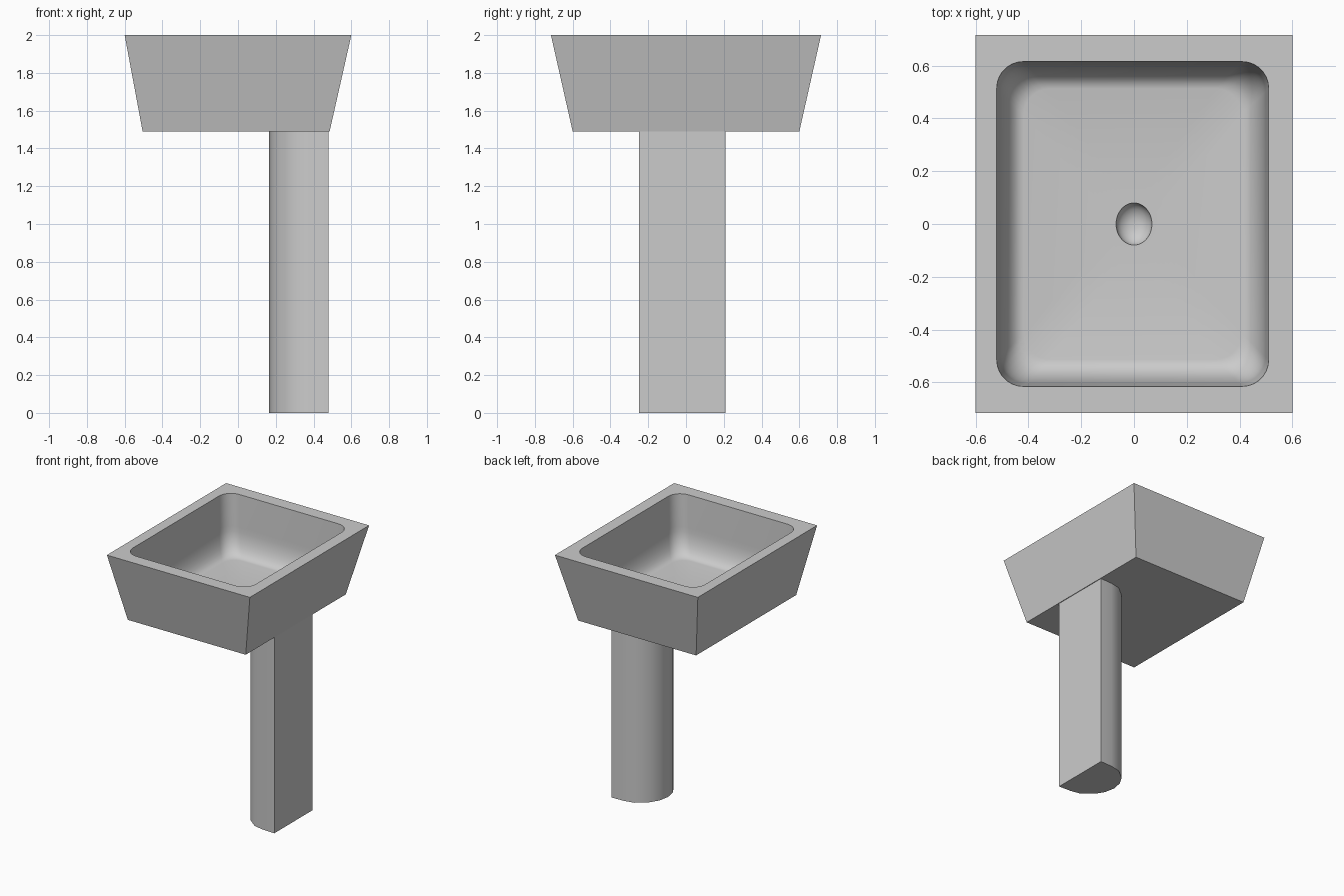
import bpy
from math import sin, cos, pi, radians

cube = bpy.data.objects.get("Cube")
if cube:
    bpy.data.objects.remove(cube, do_unlink=True)

# Single ceramic colour
ceramic = bpy.data.materials.new("grey_ceramic")
ceramic.use_nodes = True
colour = (0.6, 0.6, 0.6, 1)
ceramic.diffuse_color = colour
ceramic.node_tree.nodes["Principled BSDF"].inputs["Base Color"].default_value = colour


def make_object(name, verts, faces, angle):
    mesh = bpy.data.meshes.new(name)
    mesh.from_pydata(verts, [], faces)
    mesh.materials.append(ceramic)
    obj = bpy.data.objects.new(name, mesh)
    bpy.context.collection.objects.link(obj)
    bpy.ops.object.select_all(action="DESELECT")
    obj.select_set(True)
    bpy.context.view_layer.objects.active = obj
    bpy.ops.object.mode_set(mode="EDIT")
    bpy.ops.mesh.select_all(action="SELECT")
    bpy.ops.mesh.normals_make_consistent(inside=False)
    bpy.ops.object.mode_set(mode="OBJECT")
    bpy.ops.object.shade_smooth_by_angle(angle=radians(angle))
    return obj


TOP, BASE, FLOOR = 2.0, 1.49, 1.56
CENTRE_X = -0.005
PER_CORNER = 8
COUNT = 4 * PER_CORNER


def rect(x0, x1, y, z):
    return [(x1, y, z), (x0, y, z), (x0, -y, z), (x1, -y, z)]


def rounded_rect(inset, z):
    half_x, half_y, r = 0.515 - inset, 0.615 - inset, 0.1
    loop = []
    for sx, sy, start in ((1, 1, 0), (-1, 1, 1), (-1, -1, 2), (1, -1, 3)):
        for i in range(PER_CORNER):
            a = (start + i / (PER_CORNER - 1)) * pi / 2
            loop.append((CENTRE_X + sx * (half_x - r) + r * cos(a),
                         sy * (half_y - r) + r * sin(a), z))
    return loop


def ellipse(scale, z):
    angles = [(i + 0.5) * 2 * pi / COUNT for i in range(COUNT)]
    return [(0.068 * scale * cos(a), 0.08 * scale * sin(a), z) for a in angles]


# Basin: tapered outer box
verts = rect(-0.6, 0.6, 0.715, TOP) + rect(-0.505, 0.485, 0.6, BASE)
faces = [(k, (k + 1) % 4, (k + 1) % 4 + 4, k + 4) for k in range(4)]
faces.append((4, 5, 6, 7))

# Bowl: steep walls, rounded fillet, flat floor and drain hollow
loops = [rounded_rect(0, TOP), rounded_rect(0.012, FLOOR + 0.2)]
for i in range(1, 9):
    a = i / 8 * pi / 2
    loops.append(rounded_rect(0.012 + 0.09 * (1 - cos(a)), FLOOR + 0.2 * (1 - sin(a))))
for i in range(6):
    a = i / 6 * pi / 2
    loops.append(ellipse(cos(a), FLOOR - 0.055 * sin(a)))
first = len(verts)
for loop in loops:
    verts += loop
for n in range(len(loops) - 1):
    a, b = first + n * COUNT, first + (n + 1) * COUNT
    for i in range(COUNT):
        j = (i + 1) % COUNT
        faces.append((a + i, a + j, b + j, b + i))
faces.append(tuple(range(len(verts) - COUNT, len(verts))))

# Flat rim between the outer box and the bowl
for k in range(4):
    start = first + k * PER_CORNER
    for i in range(PER_CORNER - 1):
        faces.append((k, start + i, start + i + 1))
    following = first + (k + 1) % 4 * PER_CORNER
    faces.append((k, start + PER_CORNER - 1, following, (k + 1) % 4))
make_object("basin", verts, faces, 30)

# Pedestal: D-shaped column with its flat side to the wall
half = [(0.48, 0.23), (0.38, 0.226), (0.3, 0.21), (0.22, 0.145), (0.18, 0.08)]
profile = half + [(0.165, 0)] + [(x, -y) for x, y in reversed(half)]
n = len(profile)
verts = [(x, y - 0.02, z) for z in (0, BASE) for x, y in profile]
faces = [(i, (i + 1) % n, (i + 1) % n + n, i + n) for i in range(n)]
faces += [tuple(range(n)), tuple(range(n, 2 * n))]
make_object("pedestal", verts, faces, 30)
